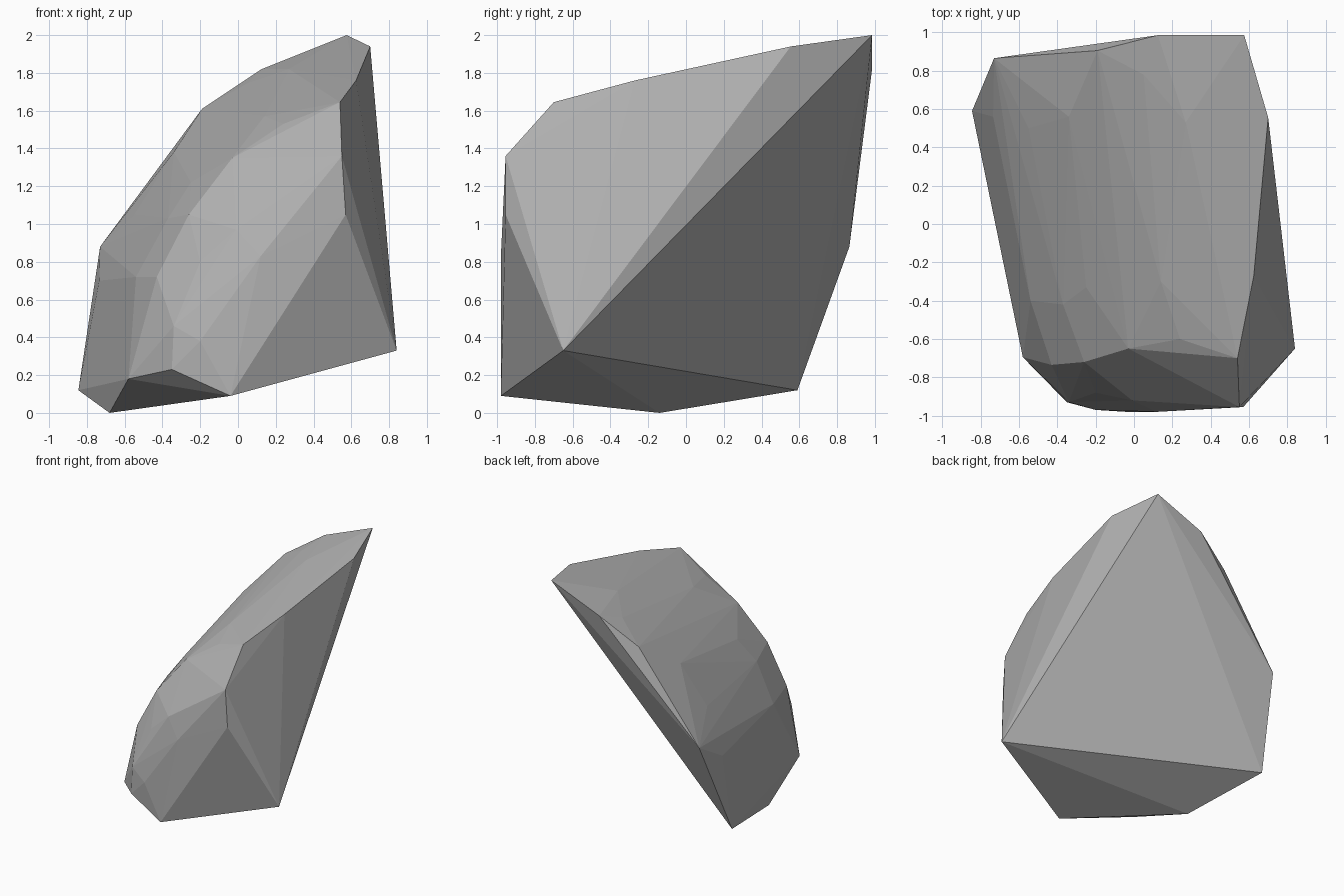
import bpy, bmesh

# Faceted rock shard: contour rings of chipped corners, wrapped in a convex hull
rim = [(-0.68, -0.14, 0), (-0.845, 0.59, 0.12), (-0.73, 0.865, 0.88), (-0.19, 0.905, 1.61),
       (0.125, 0.985, 1.82), (0.575, 0.985, 2.0), (0.70, 0.555, 1.94), (0.625, -0.27, 1.76),
       (0.84, -0.65, 0.33)]
back_arc = [(-0.735, 0.56, 0.70), (-0.55, 0.50, 1.05), (-0.34, 0.56, 1.38),
            (0.05, 0.78, 1.745), (0.27, 0.53, 1.82)]
middle_arc = [(-0.54, -0.40, 0.72), (-0.37, -0.42, 1.03), (-0.25, -0.33, 1.22), (0.14, -0.30, 1.57)]
front_arc = [(-0.58, -0.695, 0.18), (-0.43, -0.735, 0.72), (-0.26, -0.72, 1.05),
             (-0.03, -0.65, 1.35), (0.24, -0.60, 1.53), (0.54, -0.70, 1.645)]
front_nose = [(-0.04, -0.98, 0.09), (-0.35, -0.93, 0.23), (-0.34, -0.93, 0.46),
              (-0.20, -0.97, 0.38), (-0.20, -0.88, 0.80), (-0.01, -0.92, 0.97),
              (0.12, -0.98, 0.83), (0.20, -0.86, 1.20), (0.55, -0.955, 1.36), (0.57, -0.955, 1.05)]

bm = bmesh.new()
for p in rim + back_arc + middle_arc + front_arc + front_nose:
    bm.verts.new(p)
bmesh.ops.convex_hull(bm, input=bm.verts[:])
# Drop any corners that fell inside the hull
bmesh.ops.delete(bm, geom=[v for v in bm.verts if not v.link_faces], context='VERTS')
bmesh.ops.recalc_face_normals(bm, faces=bm.faces[:])

mesh = bpy.data.meshes.new("rock")
bm.to_mesh(mesh)
bm.free()

# Single stone colour
stone = bpy.data.materials.new("stone grey")
stone.diffuse_color = (0.45, 0.45, 0.45, 1)
mesh.materials.append(stone)
rock = bpy.data.objects.new("rock", mesh)
bpy.context.collection.objects.link(rock)
